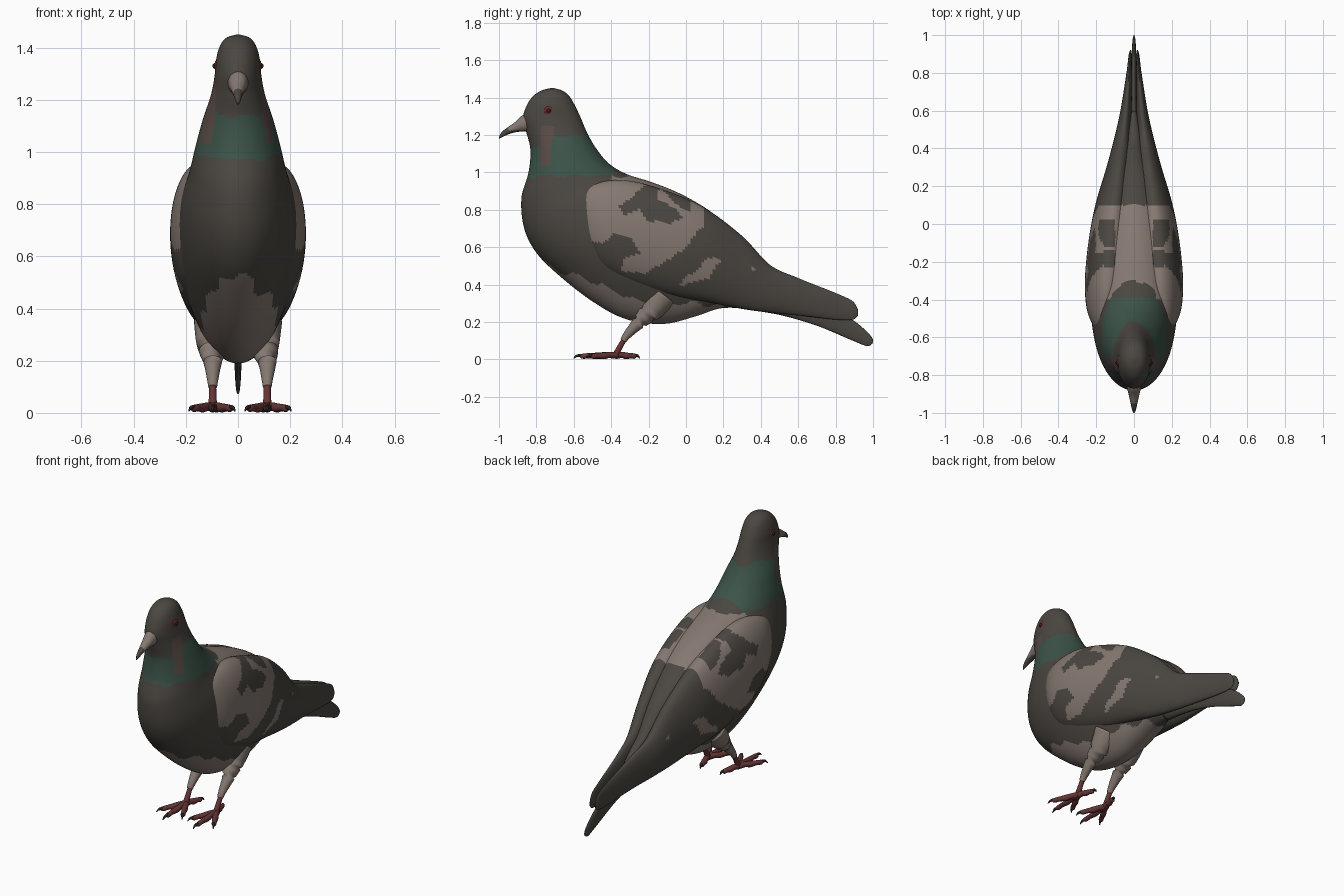
import bpy, bmesh, math
from mathutils import Vector


def material(name, rgb):
    m = bpy.data.materials.new(name)
    m.diffuse_color = (*rgb, 1)
    return m


DARK = material("dark_feather", (.070, .062, .052))
LIGHT = material("light_feather", (.235, .190, .165))
GREEN = material("green_neck", (.045, .088, .067))
BRONZE = material("bronze_neck", (.100, .070, .062))
RED = material("leg_red", (.130, .035, .036))
EYE = material("eye_red", (.200, .018, .025))
BLACK = material("claw_black", (.020, .016, .015))


def spline(pts, n):
    """Catmull-Rom resampling of equal-length tuples."""
    out, last = [], len(pts) - 1
    for i in range(n + 1):
        t = i / n * last
        k = min(int(t), last - 1)
        t -= k
        p = [pts[max(0, min(last, k + d))] for d in (-1, 0, 1, 2)]
        out.append([b + .5 * t * (c - a + t * (2 * a - 5 * b + 4 * c - d + t * (3 * (b - c) + d - a)))
                    for a, b, c, d in zip(*p)])
    return out


def skin(name, rings, mats, rule=None):
    """Joins rings of points into a capped smooth surface."""
    bm = bmesh.new()
    vs = [[bm.verts.new(p) for p in r] for r in rings]
    m = len(vs[0])
    for a, b in zip(vs, vs[1:]):
        for j in range(m):
            bm.faces.new((a[j], a[(j + 1) % m], b[(j + 1) % m], b[j]))
    bm.faces.new(vs[0])
    bm.faces.new(vs[-1])
    bmesh.ops.recalc_face_normals(bm, faces=bm.faces)
    for f in bm.faces:
        f.smooth = True
        if rule:
            f.material_index = mats.index(rule(f.calc_center_median()))
    me = bpy.data.meshes.new(name)
    bm.to_mesh(me)
    bm.free()
    for mt in mats:
        me.materials.append(mt)
    ob = bpy.data.objects.new(name, me)
    bpy.context.collection.objects.link(ob)
    return ob


def loft(name, stations, n, m, mats, rule=None, side=1):
    """Station: lower/front point (y, z), upper/back point (y, z), half width, x centre."""
    rings = []
    for ya, za, yb, zb, w, c in spline(stations, n):
        ring = []
        for j in range(m):
            a = 2 * math.pi * j / m
            k = (1 + math.cos(a)) / 2
            ring.append((side * (c + max(w, .001) * math.sin(a)), yb + (ya - yb) * k, zb + (za - zb) * k))
        rings.append(ring)
    return skin(name, rings, mats, rule)


def tube(name, path, mat, n=12, m=12, rule=None):
    """Round tube through (x, y, z, radius) points."""
    pts = spline(path, n)
    rings = []
    for i, p in enumerate(pts):
        d = Vector(pts[min(i + 1, n)][:3]) - Vector(pts[max(i - 1, 0)][:3])
        u = d.cross(Vector((1, .01, 0)) if abs(d.z) > abs(d.y) else Vector((0, .01, 1))).normalized()
        v = d.cross(u).normalized()
        rings.append([Vector(p[:3]) + p[3] * (u * math.cos(6.28319 * j / m) + v * math.sin(6.28319 * j / m))
                      for j in range(m)])
    return skin(name, rings, mat if isinstance(mat, list) else [mat], rule)


# Plumage markings as outlines in side profile (y, z)
SADDLE = [(-.57, .90), (-.46, .99), (-.30, 1.0), (-.22, .93), (-.30, .86), (-.36, .82), (-.33, .77),
          (-.25, .80), (-.20, .74), (-.08, .73), (-.02, .76), (-.06, .81), (-.16, .86), (-.14, .92),
          (-.04, .82), (.03, .78), (.03, .88), (.09, .82), (.10, .72), (.04, .66), (.01, .60), (-.12, .52),
          (-.22, .46), (-.35, .47), (-.33, .54), (-.24, .57), (-.30, .66), (-.39, .67), (-.44, .62), (-.55, .64)]
BAR = [(-.03, .39), (.06, .42), (.12, .43), (.19, .54), (.10, .54), (.07, .48), (-.02, .43)]
SPOT = [(.34, .51), (.37, .49), (.36, .47)]


def inside(y, z, poly):
    hit = False
    for (ya, za), (yb, zb) in zip(poly, poly[1:] + poly[:1]):
        if (za > z) != (zb > z) and y < ya + (z - za) / (zb - za) * (yb - ya):
            hit = not hit
    return hit


def wing_paint(p):
    if p.z > .7 and abs(p.x) < .1 and -.40 < p.y < .1:
        return LIGHT
    return LIGHT if any(inside(p.y, p.z, q) for q in (SADDLE, BAR, SPOT)) else DARK


def body_paint(p):
    x, y, z = abs(p.x), p.y, p.z
    wob = .012 * math.sin(40 * y) + .008 * math.sin(55 * p.x)
    if z > .98 + wob * .6:
        if -.78 < y + wob < -.71 and 1.03 < z < 1.25:
            return BRONZE
        top = 1.15 if y < -.71 else 1.20
        return GREEN if z < top + wob and y < -.39 else DARK
    if z < max(.30, .49 - .42 * (y + .7)) + wob and y < .2 and x < .165:
        return LIGHT
    return LIGHT if z > .7 and x < .2 and -.40 < y < .1 and wing_paint(p) == LIGHT else DARK


# Head, neck and torso in one sweep from crown to rump
loft("body", [
    (-.725, 1.450, -.705, 1.450, .008, 0), (-.775, 1.437, -.660, 1.437, .046, 0),
    (-.820, 1.405, -.622, 1.405, .070, 0), (-.853, 1.355, -.590, 1.350, .084, 0),
    (-.872, 1.290, -.562, 1.290, .090, 0), (-.855, 1.220, -.530, 1.215, .104, 0),
    (-.832, 1.120, -.485, 1.135, .134, 0), (-.842, 1.000, -.415, 1.050, .162, 0),
    (-.880, .860, -.320, .992, .185, 0), (-.865, .700, -.190, .950, .215, 0),
    (-.800, .570, -.050, .895, .230, 0), (-.680, .450, .080, .825, .232, 0),
    (-.500, .310, .200, .740, .210, 0), (-.320, .215, .300, .655, .170, 0),
    (-.120, .190, .380, .570, .125, 0), (.050, .230, .450, .490, .090, 0),
    (.200, .275, .520, .445, .060, 0), (.400, .265, .600, .390, .030, 0)],
    170, 120, [DARK, LIGHT, GREEN, BRONZE], body_paint)

# Folded wings ending in separate blades
WING = [(-.585, .74, .84, .005, .172), (-.55, .63, .91, .045, .165), (-.45, .49, .95, .098, .152),
        (-.30, .405, .955, .122, .138), (-.10, .345, .90, .117, .125), (.10, .31, .81, .098, .107),
        (.30, .27, .66, .066, .080), (.45, .25, .505, .046, .060), (.60, .235, .435, .030, .042),
        (.80, .213, .355, .014, .026), (.89, .212, .312, .009, .020), (.92, .235, .265, .003, .018)]
for side, tag in ((1, "right"), (-1, "left")):
    loft(tag + "_wing", [(y, lo, y, hi, w, c) for y, lo, hi, w, c in WING], 150, 90, [DARK, LIGHT], wing_paint, side)

# Narrow folded tail
loft("tail", [(.30, .27, .30, .42, .045, 0), (.50, .238, .50, .38, .026, 0), (.70, .180, .72, .32, .016, 0),
              (.88, .105, .90, .205, .012, 0), (.965, .072, .98, .135, .008, 0), (.998, .085, 1.0, .105, .002, 0)],
     40, 24, [DARK])

# Beak with pale base and dark tip
loft("beak", [(-.82, 1.215, -.82, 1.320, .045, 0), (-.87, 1.218, -.87, 1.308, .036, 0),
              (-.91, 1.215, -.91, 1.272, .027, 0), (-.95, 1.203, -.95, 1.243, .018, 0),
              (-.985, 1.187, -.985, 1.216, .010, 0), (-1.0, 1.180, -1.0, 1.190, .002, 0)],
     30, 24, [DARK, LIGHT], lambda p: LIGHT if p.y > -.95 and p.z > 1.225 else DARK)

for s, fx, tag in ((1, .112, "right"), (-1, -.097, "left")):
    # Eyes: red iris with a dark pupil
    for part, r, x, mt in (("iris", .024, .082, EYE), ("pupil", .011, .0895, BLACK)):
        tube(f"{tag}_{part}", [(s * (x - .02), -.735, 1.33, r), (s * (x + .002), -.735, 1.33, r * .95),
                               (s * (x + .008), -.735, 1.33, r * .3)], mt, 8, 16)
    # Feathered thigh
    tube(tag + "_thigh", [(s * .085, -.13, .34, .085), (s * .098, -.185, .265, .062), (fx, -.255, .195, .036),
                          (fx, -.315, .13, .022), (fx, -.335, .10, .017)], LIGHT, 20, 20)
    # Bare shank
    tube(tag + "_shank", [(fx, -.31, .135, .013), (fx, -.34, .09, .014), (fx, -.365, .045, .016),
                          (fx, -.375, .022, .020)], RED, 12, 14)
    # Toes with claws
    for i, (dx, dy) in enumerate(((0, -.19), (.075, -.135), (-.07, -.135), (-.03, .10))):
        def at(k, z, r):
            return (fx + s * dx * k, -.37 + dy * k, z, r)
        tube(f"{tag}_toe_{i + 1}", [at(0, .022, .019), at(.3, .024, .016), at(.5, .019, .018), at(.75, .02, .014),
                                    at(.95, .017, .014), at(1.04, .016, .006)], RED, 15, 12)
        tube(f"{tag}_claw_{i + 1}", [at(.97, .022, .009), at(1.12, .019, .007), at(1.22, .006, .002)], BLACK, 8, 10)
